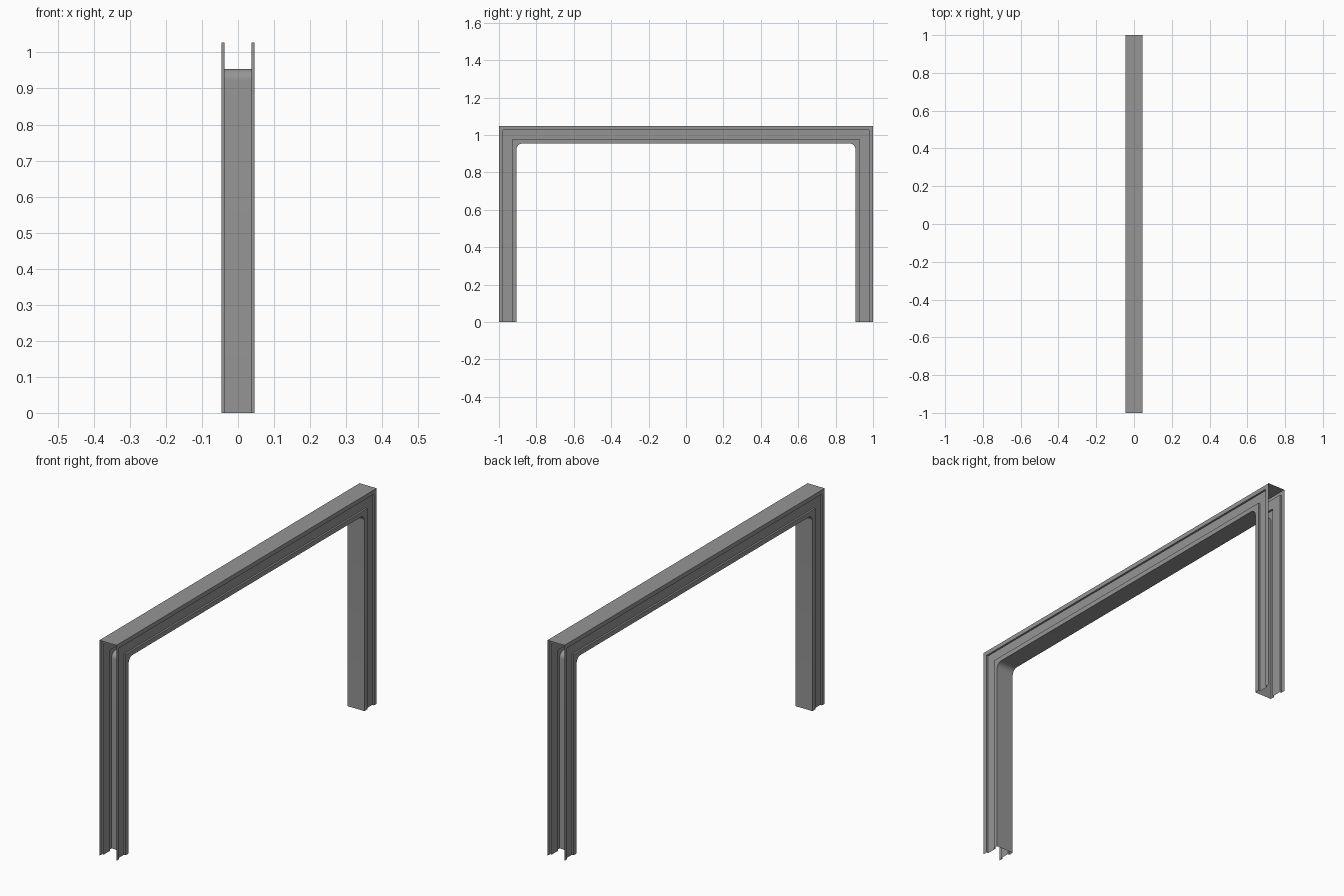
import bpy
import bmesh
from math import sin, cos, pi

cube = bpy.data.objects.get("Cube")
if cube:
    bpy.data.objects.remove(cube, do_unlink=True)

HALF_SPAN = 1.0
HEIGHT = 1.048
WIDE = 0.046      # half width at the raised strips
NARROW = 0.037    # half width at the recessed groove
DEPTH = 0.094     # depth of the channel
FILLET = 0.03
STEPS = 8

# Painted steel
steel = bpy.data.materials.new("grey_steel")
steel.use_nodes = True
grey = (0.3, 0.3, 0.3, 1.0)
steel.diffuse_color = grey
steel.node_tree.nodes["Principled BSDF"].inputs["Base Color"].default_value = grey


def portal_path(depth, radius):
    """Upside-down U at a given depth from the outer edge, as (y, z) points."""
    y, z = HALF_SPAN - depth, HEIGHT - depth
    arc = [(-y + radius * (1 - cos(a)), z - radius * (1 - sin(a)))
           for a in (pi / 2 * i / STEPS for i in range(STEPS + 1))]
    left = [(-y, 0.0)] + arc
    return left + [(-py, pz) for py, pz in reversed(left)]


# Half of the sheet profile: depth, half width, corner radius
half = [(0, WIDE, 0), (0.021, WIDE, 0), (0.021, NARROW, 0),
        (0.071, NARROW, 0), (0.071, WIDE, 0), (DEPTH, WIDE, FILLET)]
profile = half + [(d, -x, r) for d, x, r in reversed(half)]

# Sweep the folded sheet around the opening
bm = bmesh.new()
rails = [[bm.verts.new((x, y, z)) for y, z in portal_path(d, r)]
         for d, x, r in profile]
for a, b in zip(rails, rails[1:]):
    for i in range(len(a) - 1):
        bm.faces.new((a[i], a[i + 1], b[i + 1], b[i]))

# Top cover closing the header, leg backs stay open
first, last = rails[0], rails[-1]
corner = STEPS + 1
bm.faces.new((first[corner], last[corner], last[corner + 1], first[corner + 1]))
bmesh.ops.remove_doubles(bm, verts=bm.verts, dist=0.0001)
bmesh.ops.recalc_face_normals(bm, faces=bm.faces)
bm.faces.ensure_lookup_table()
cover = max(bm.faces, key=lambda f: f.calc_center_median().z)
if cover.normal.z < 0:
    bmesh.ops.reverse_faces(bm, faces=bm.faces)

mesh = bpy.data.meshes.new("door_frame")
bm.to_mesh(mesh)
bm.free()
mesh.materials.append(steel)
frame = bpy.data.objects.new("door_frame", mesh)
bpy.context.collection.objects.link(frame)

# Smooth only the rounded inner corners
bpy.ops.object.select_all(action="DESELECT")
frame.select_set(True)
bpy.context.view_layer.objects.active = frame
bpy.ops.object.shade_smooth_by_angle(angle=pi / 6)
